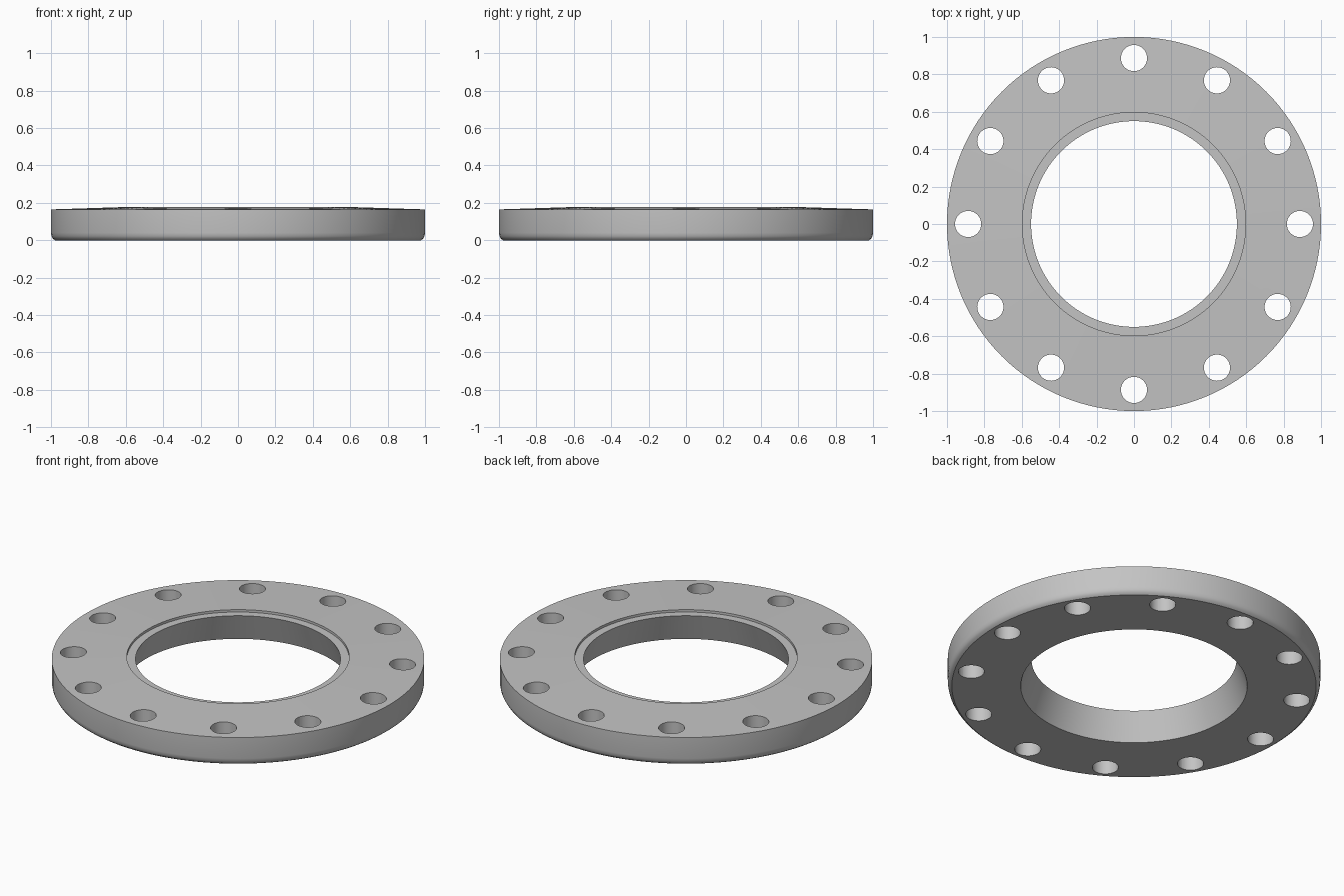
import bpy
import bmesh
from math import cos, sin, tau, radians
from mathutils import Matrix

SEGMENTS = 128
HOLES = 12
HOLE_CIRCLE = 0.887
HOLE_RADIUS = 0.07

if "Cube" in bpy.data.objects:
    bpy.data.objects.remove(bpy.data.objects["Cube"], do_unlink=True)


def make_object(name, bm):
    bmesh.ops.recalc_face_normals(bm, faces=bm.faces)
    mesh = bpy.data.meshes.new(name)
    bm.to_mesh(mesh)
    bm.free()
    obj = bpy.data.objects.new(name, mesh)
    bpy.context.collection.objects.link(obj)
    return obj


def lathe(name, profile):
    """Revolve a closed (radius, z) profile around the z axis."""
    bm = bmesh.new()
    rings = [[bm.verts.new((r * cos(tau * i / SEGMENTS), r * sin(tau * i / SEGMENTS), z))
              for i in range(SEGMENTS)] for r, z in profile]
    for k, ring in enumerate(rings):
        above = rings[(k + 1) % len(rings)]
        for i in range(SEGMENTS):
            j = (i + 1) % SEGMENTS
            bm.faces.new((ring[i], ring[j], above[j], above[i]))
    return make_object(name, bm)


# Ring body: tapered bore, rounded lower rim, gently coned top, recessed lip
flange = lathe("flange_ring", [
    (0.608, 0), (0.978, 0), (0.990, 0.009), (0.997, 0.022), (1, 0.04),
    (1, 0.165), (0.597, 0.178), (0.597, 0.164), (0.55, 0.164),
])

# Bolt holes: one cutter holding all the cylinders
bm = bmesh.new()
for i in range(HOLES):
    a = tau * i / HOLES
    spot = Matrix.Translation((HOLE_CIRCLE * cos(a), HOLE_CIRCLE * sin(a), 0.1))
    bmesh.ops.create_cone(bm, cap_ends=True, segments=40, radius1=HOLE_RADIUS,
                          radius2=HOLE_RADIUS, depth=0.4, matrix=spot)
cutter = make_object("bolt_hole_cutter", bm)
cutter.hide_render = True

cut = flange.modifiers.new("bolt_holes", "BOOLEAN")
cut.operation = "DIFFERENCE"
cut.solver = "EXACT"
cut.object = cutter

bpy.ops.object.select_all(action="DESELECT")
flange.select_set(True)
bpy.context.view_layer.objects.active = flange
bpy.ops.object.modifier_apply(modifier=cut.name)
bpy.data.objects.remove(cutter, do_unlink=True)

# Plain grey metal
grey = bpy.data.materials.new("grey_metal")
grey.use_nodes = True
colour = (0.55, 0.55, 0.55, 1)
grey.diffuse_color = colour
grey.node_tree.nodes["Principled BSDF"].inputs["Base Color"].default_value = colour
flange.data.materials.clear()
flange.data.materials.append(grey)

bpy.ops.object.shade_smooth_by_angle(angle=radians(30))
